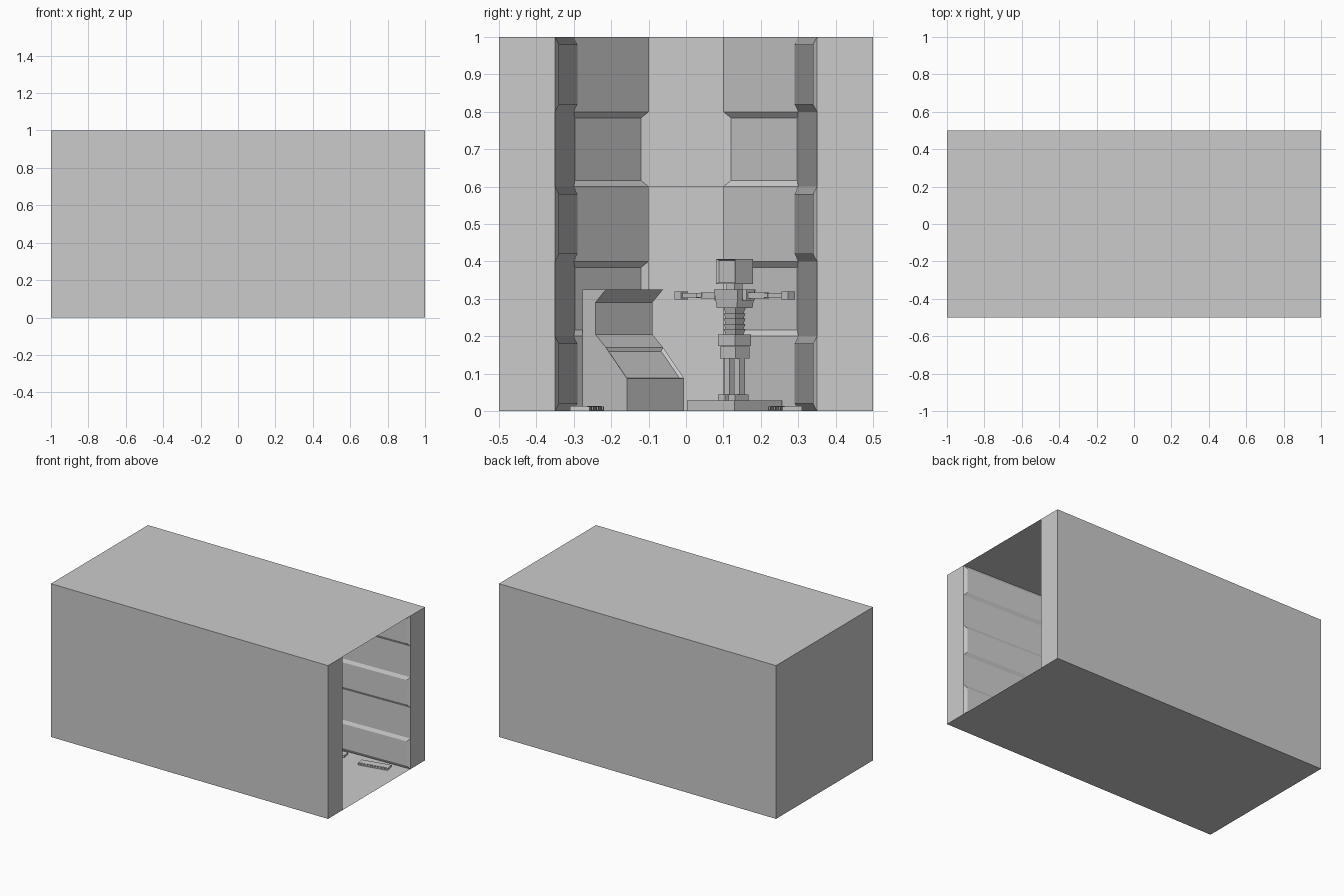
import bpy, bmesh, math
from mathutils import Matrix, Vector

if "Cube" in bpy.data.objects:
    bpy.data.objects.remove(bpy.data.objects["Cube"])


def make_object(name, bm, matrix=Matrix()):
    me = bpy.data.meshes.new(name)
    bm.to_mesh(me)
    bm.free()
    ob = bpy.data.objects.new(name, me)
    ob.matrix_world = matrix
    bpy.context.collection.objects.link(ob)
    return ob


def add_box(bm, lo, hi, taper=1.0):
    """Axis box; taper scales the bottom outline about its centre."""
    lo, hi = Vector(lo), Vector(hi)
    c, s = (lo + hi) / 2, hi - lo
    vs = bmesh.ops.create_cube(bm, size=1)["verts"]
    for v in vs:
        k = taper if v.co.z < 0 else 1.0
        v.co = Vector((c.x + v.co.x * s.x * k, c.y + v.co.y * s.y * k, c.z + v.co.z * s.z))


def box_object(name, boxes, matrix=Matrix()):
    bm = bmesh.new()
    for b in boxes:
        add_box(bm, *b)
    return make_object(name, bm, matrix)


def quad(bm, pts, toward):
    """Quad whose normal points along the given direction."""
    f = bm.faces.new([bm.verts.new(p) for p in pts])
    f.normal_update()
    if f.normal.dot(Vector(toward)) < 0:
        f.normal_flip()
    return f


def upright(bm, a, b, z0, z1, toward):
    return quad(bm, [(*a, z0), (*b, z0), (*b, z1), (*a, z1)], toward)


SIDE_X, BACK_X, NICHE_X = -0.6, -0.8, -0.98

# outer shell, open at the right end; roof and floor are single sheets
bm = bmesh.new()
for z, n in ((0, -1), (1, 1)):
    quad(bm, [(-1, -.5, z), (1, -.5, z), (1, .5, z), (-1, .5, z)], (0, 0, n))
upright(bm, (-1, -.5), (-1, .5), 0, 1, (-1, 0, 0))
for s in (-1, 1):
    upright(bm, (-1, s * .5), (1, s * .5), 0, 1, (0, s, 0))
    upright(bm, (1, s * .35), (1, s * .5), 0, 1, (1, 0, 0))
make_object("room_shell", bm)

# inner walls: five rows, raised panels on the sides, sunk panels on the diagonals
bm = bmesh.new()
raised, sunk = [], []
for s in (-1, 1):
    for i in range(5):
        z0, z1 = i * .2, (i + 1) * .2
        side = upright(bm, (1, s * .35), (SIDE_X, s * .3), z0, z1, (0, -s, 0))
        diag = upright(bm, (SIDE_X, s * .3), (BACK_X, s * .1), z0, z1, (1, -s, 0))
        if i % 2 == 0:
            raised.append(side)
        else:
            sunk.append(diag)
bmesh.ops.inset_individual(bm, faces=raised, thickness=.02, depth=.01, use_even_offset=True)
bmesh.ops.inset_individual(bm, faces=sunk, thickness=.016, depth=-.012, use_even_offset=True)
# end wall with a doorway niche below
upright(bm, (BACK_X, -.1), (BACK_X, .1), .6, 1, (1, 0, 0))
upright(bm, (NICHE_X, -.1), (NICHE_X, .1), 0, .6, (1, 0, 0))
for s in (-1, 1):
    upright(bm, (NICHE_X, s * .1), (BACK_X, s * .1), 0, .6, (0, -s, 0))
quad(bm, [(NICHE_X, -.1, .6), (BACK_X, -.1, .6), (BACK_X, .1, .6), (NICHE_X, .1, .6)], (0, 0, -1))
make_object("inner_walls", bm)

# slatted floor lamps along both sides
for i in range(5):
    for s in (-1, 1):
        boxes = [((-.096, -.020, 0), (.096, .027, .013)),
                 ((-.096, -.027, 0), (.096, -.020, .003))]
        for k in range(9):
            x = -.096 + k * .0225
            boxes.append(((x, -.027, .003), (x + .012, -.020, .012)))
        if s < 0:
            boxes = [((a[0], -b[1], a[2]), (b[0], -a[1], b[2])) for a, b in boxes]
        m = Matrix.Translation((.802 - .313 * i, s * .265, 0)) @ Matrix.Rotation(s * math.radians(11.4), 4, 'Z')
        box_object("floor_lamp", boxes, m)

# console cabinet against one diagonal wall: side profile pulled across its width
profile = [(0, 0), (0, .087), (-.08, .17), (-.12, .205), (-.12, .29),
           (-.08, .325), (-.168, .325), (-.168, 0)]
bm = bmesh.new()
f = bm.faces.new([bm.verts.new((d, -.108, z)) for d, z in profile])
ext = bmesh.ops.extrude_face_region(bm, geom=[f])
bmesh.ops.translate(bm, vec=(0, .216, 0), verts=[v for v in ext["geom"] if isinstance(v, bmesh.types.BMVert)])
bmesh.ops.recalc_face_normals(bm, faces=bm.faces)
slope = [f for f in bm.faces if f.normal.x > .3 and f.normal.z > .3 and f.calc_center_median().z < .15]
bmesh.ops.inset_individual(bm, faces=slope, thickness=.012, depth=-.006)
r = .168 / math.sqrt(2)
console_at = Matrix.Translation((-.7 + r, -.2 + r, 0)) @ Matrix.Rotation(math.radians(45), 4, 'Z')
make_object("console", bm, console_at)

# robot on a plinth against the other diagonal wall; local +x is forward
robot_at = Matrix.Translation((-.63, .13, 0)) @ Matrix.Rotation(math.radians(-45), 4, 'Z')


def mirrored(boxes):
    return boxes + [((a[0], -b[1], a[2]), (b[0], -a[1], b[2])) for a, b in boxes]


box_object("plinth", [((-.09, -.09, 0), (.09, .09, .028))], robot_at)
box_object("robot_legs", mirrored([
    ((-.02, .006, .028), (.03, .032, .044)),
    ((-.011, .009, .044), (.011, .029, .14))]), robot_at)
box_object("robot_hips", [((-.026, -.03, .14), (.026, .03, .172)),
                          ((-.03, -.032, .174), (.03, .032, .205))], robot_at)
box_object("robot_waist", [((-.019, -.022, .205 + i * .014), (.019, .022, .219 + i * .014), .82)
                           for i in range(5)], robot_at)
box_object("robot_chest", [((-.034, -.045, .275), (.034, .045, .325), .85),
                           ((-.015, -.015, .325), (.015, .015, .34))], robot_at)
box_object("robot_arms", mirrored([
    ((-.016, .045, .295), (.016, .06, .325)),
    ((-.009, .06, .301), (.009, .12, .317)),
    ((-.011, .115, .303), (.011, .135, .315)),
    ((-.008, .135, .302), (.008, .19, .316)),
    ((-.013, .19, .298), (.013, .215, .32))]), robot_at)

# head with a sunken visor
bm = bmesh.new()
add_box(bm, (-.034, -.036, .34), (.034, .036, .407))
front = [f for f in bm.faces if f.calc_center_median().x > .03]
bmesh.ops.recalc_face_normals(bm, faces=bm.faces)
bmesh.ops.inset_individual(bm, faces=front, thickness=.006, depth=-.006)
make_object("robot_head", bm, robot_at)
